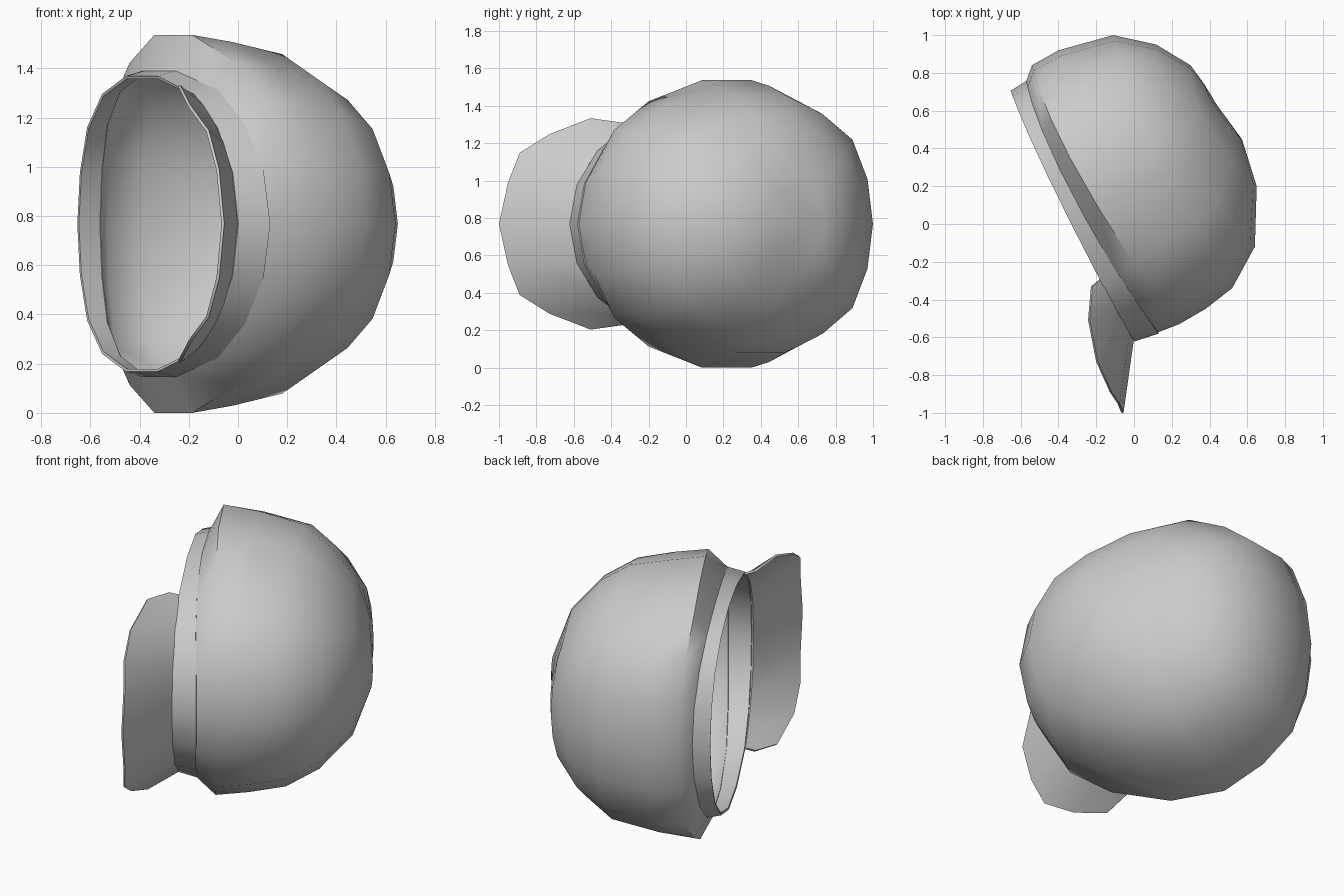
import bpy, bmesh, math
from mathutils import Vector

old = bpy.data.objects.get("Cube")
if old:
    bpy.data.objects.remove(old)

# Cap frame: forward, sideways and crown directions of the cap lying on its side
FORWARD = Vector((0.442, -0.897, 0))
CROWN = Vector((0.897, 0.442, 0))
SIDE = Vector((0, 0, 1))
ORIGIN = Vector((-0.325, 0.04, 0.768))
# Forward reach of each column from front to back: the back is squarer
REACH = [1, 0.94, 0.77, 0.5, 0.06, -0.33, -0.64, -0.85, -0.96, -1]
COLUMNS = 18
SEAMS = (3, 6, 12, 15)

fabric = bpy.data.materials.new("light_grey")
fabric.use_nodes = True
fabric.diffuse_color = (0.6, 0.6, 0.6, 1)
fabric.node_tree.nodes["Principled BSDF"].inputs["Base Color"].default_value = (0.6, 0.6, 0.6, 1)


def place(s, w, h):
    return ORIGIN + FORWARD * s + SIDE * w + CROWN * h


def ring(front, back, half_width, sag, seam=1.0):
    """Ring from its front and back (s, h) points; its sides sag, its seams dip."""
    points = []
    for i in range(COLUMNS):
        forward = REACH[min(i, COLUMNS - i)]
        across = math.sin(math.tau * i / COLUMNS)
        dip = seam if i in SEAMS else 1.0
        mid, reach = (front[0] + back[0]) / 2, (front[0] - back[0]) / 2
        height = (front[1] + back[1]) / 2 + (front[1] - back[1]) / 2 * forward
        points.append(place(mid + reach * dip * forward, half_width * dip * across,
                            height - sag * across ** 2))
    return points


def loft(name, rows, closed, thickness, pole=None, angle=35):
    bm = bmesh.new()
    grid = [[bm.verts.new(p) for p in row] for row in rows]
    n = len(rows[0])
    for low, high in zip(grid, grid[1:]):
        for i in range(n if closed else n - 1):
            k = (i + 1) % n
            bm.faces.new((low[i], low[k], high[k], high[i]))
    if pole:
        top = bm.verts.new(pole)
        for i in range(n):
            bm.faces.new((grid[-1][i], grid[-1][(i + 1) % n], top))
    bmesh.ops.recalc_face_normals(bm, faces=bm.faces)
    # Make the normals point away from the middle of the crown
    middle = place(0, 0, 0.1)
    if sum(f.normal.dot(f.calc_center_median() - middle) for f in bm.faces) < 0:
        bmesh.ops.reverse_faces(bm, faces=bm.faces)
    mesh = bpy.data.meshes.new(name)
    bm.to_mesh(mesh)
    bm.free()
    obj = bpy.data.objects.new(name, mesh)
    bpy.context.collection.objects.link(obj)
    mesh.materials.append(fabric)
    shell = obj.modifiers.new("thickness", "SOLIDIFY")
    shell.thickness = thickness
    shell.offset = -1
    bpy.ops.object.select_all(action="DESELECT")
    obj.select_set(True)
    bpy.context.view_layer.objects.active = obj
    bpy.ops.object.modifier_apply(modifier=shell.name)
    bpy.ops.object.shade_smooth_by_angle(angle=math.radians(angle))


# Crown: six panels meeting at the button point, with dipped seams
crown_rings = [
    ring((0.75, 0.13), (-0.75, 0.095), 0.63, 0.06),
    ring((0.761, 0.255), (-0.813, 0.161), 0.78, 0.07, 0.97),
    ring((0.75, 0.416), (-0.822, 0.322), 0.75, 0.04, 0.97),
    ring((0.714, 0.59), (-0.766, 0.617), 0.70, 0.05, 0.97),
    ring((0.57, 0.795), (-0.62, 0.80), 0.60, 0.09, 0.97),
    ring((0.287, 0.945), (-0.441, 0.914), 0.44, 0.07, 0.97),
    ring((0.03, 0.985), (-0.32, 0.935), 0.2, 0.02, 0.98),
]
loft("crown", crown_rings, True, 0.012, place(-0.2, 0, 0.945), 55)

# Band around the opening
loft("band", [ring((0.738, 0), (-0.742, 0), 0.61, 0.025),
              ring((0.758, 0.135), (-0.752, 0.1), 0.632, 0.06)], True, 0.012)

# Visor: half outline given from the middle outwards, then mirrored
outer = [(1.052, 0, -0.218), (1.0, 0.22, -0.215), (0.925, 0.38, -0.225),
         (0.75, 0.48, -0.22), (0.533, 0.565, -0.162), (0.378, 0.54, -0.07)]
inner = []
for degrees in (0, 20, 33, 43, 53, 60):
    a = math.radians(degrees)
    inner.append((0.732 * math.cos(a), 0.605 * math.sin(a), -0.02 * math.sin(a) ** 2))


def mirrored(half):
    other = [(s, -w, h) for s, w, h in reversed(half[1:])]
    return [place(*p) for p in other + half]


loft("visor", [mirrored(inner), mirrored(outer)], False, 0.012, angle=50)
